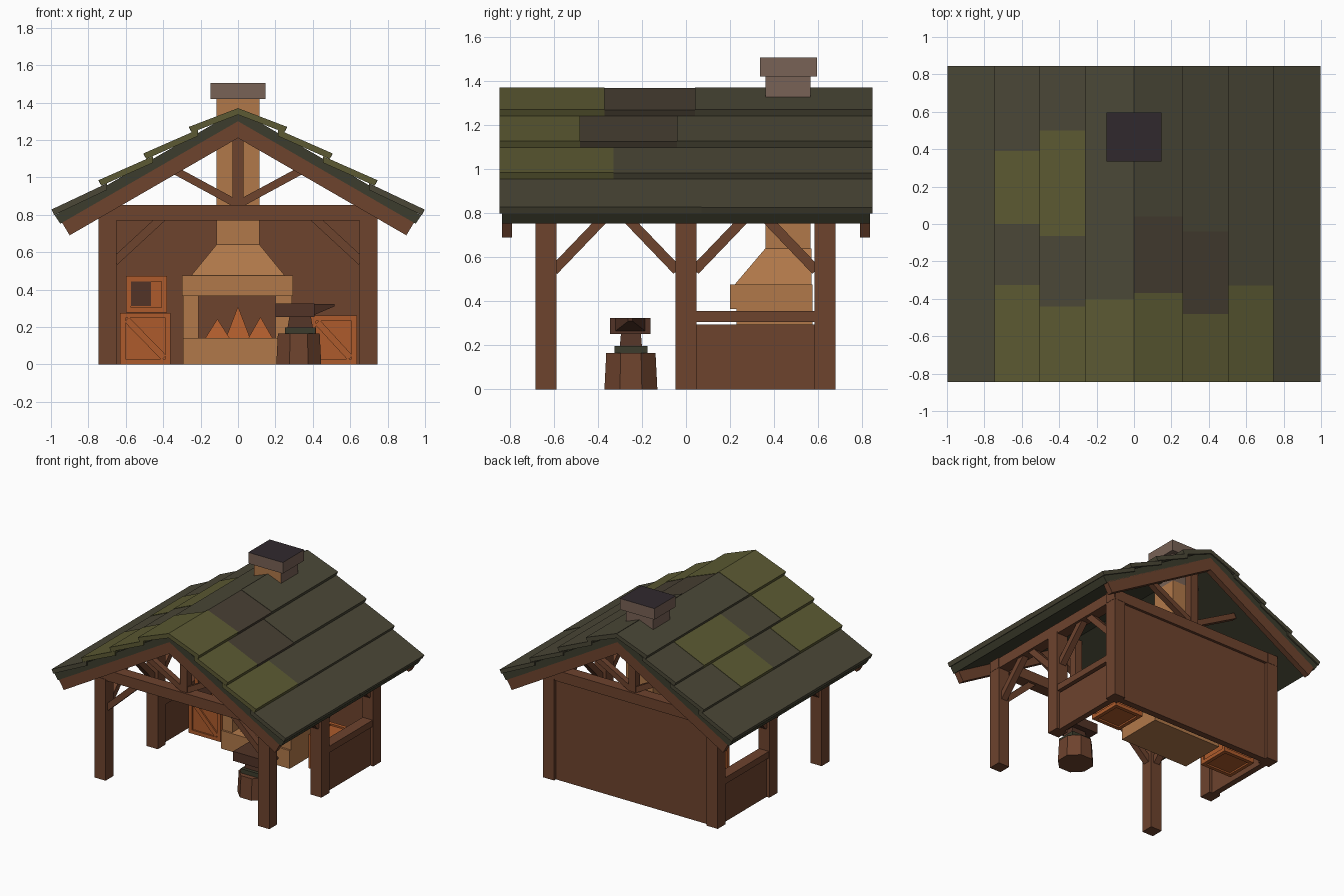
import bpy, bmesh, math
from mathutils import Vector

cube = bpy.data.objects.get("Cube")
if cube:
    bpy.data.objects.remove(cube, do_unlink=True)


def material(name, rgb):
    m = bpy.data.materials.new(name)
    m.use_nodes = True
    m.diffuse_color = (*rgb, 1)
    m.node_tree.nodes["Principled BSDF"].inputs["Base Color"].default_value = (*rgb, 1)
    return m


WOOD = material("timber_brown", (.155, .056, .027))
DARK = material("dark_brown", (.085, .034, .020))
TAN = material("tan_stone", (.44, .19, .068))
ORANGE = material("orange_wood", (.42, .105, .025))
SLATE = material("slate_green", (.070, .064, .038))
MOSS = material("moss_green", (.107, .102, .033))
RUST = material("weathered_slate", (.064, .050, .033))
UNDER = material("underside_green", (.046, .046, .026))
GREY = material("grey_brown_stone", (.19, .122, .092))
SOOT = material("soot", (.030, .022, .027))


def finish(name, bm, *mats):
    bmesh.ops.recalc_face_normals(bm, faces=bm.faces)
    mesh = bpy.data.meshes.new(name)
    bm.to_mesh(mesh)
    bm.free()
    for m in mats:
        mesh.materials.append(m)
    ob = bpy.data.objects.new(name, mesh)
    bpy.context.collection.objects.link(ob)
    return ob


def loft(name, rings, mat):
    """Join equal-length rings of points into a closed solid."""
    bm = bmesh.new()
    loops = [[bm.verts.new(p) for p in ring] for ring in rings]
    n = len(loops[0])
    for a, b in zip(loops, loops[1:]):
        for i in range(n):
            j = (i + 1) % n
            bm.faces.new((a[i], a[j], b[j], b[i]))
    bm.faces.new(loops[0])
    bm.faces.new(loops[-1])
    return finish(name, bm, mat)


def rect(x, y, z):
    return [(x[0], y[0], z), (x[1], y[0], z), (x[1], y[1], z), (x[0], y[1], z)]


def box(name, x, y, z, mat=WOOD):
    return loft(name, [rect(x, y, z[0]), rect(x, y, z[1])], mat)


def prism_y(name, pts, y, mat=WOOD):
    """Extrude an x-z profile along y."""
    return loft(name, [[(px, yy, pz) for px, pz in pts] for yy in y], mat)


def beam(name, a, b, width, depth_axis, depth, mat=WOOD):
    """Straight board from a to b, with its depth along depth_axis."""
    a, b, d = Vector(a), Vector(b), Vector(depth_axis)
    w = (b - a).normalized().cross(d) * width / 2
    d = d * depth / 2
    return loft(name, [[p + w + d, p + w - d, p - w - d, p - w + d] for p in (a, b)], mat)


def span(s, a, b):
    return tuple(sorted((s * a, s * b)))


X, Y = (1, 0, 0), (0, 1, 0)

# Posts, wall plates, low side walls and side braces
for s, side in ((1, "left"), (-1, "right")):
    for y, place in ((-.635, "front"), (0, "middle"), (.63, "back")):
        box(f"{place}_post_{side}", span(s, .65, .745), (y - .048, y + .048), (0, .78))
    box(f"wall_plate_{side}", span(s, .655, .74), (-.68, .68), (.77, .85))
    box(f"low_wall_{side}", span(s, .675, .72), (.045, .585), (0, .295))
    box(f"low_wall_rail_{side}", span(s, .655, .74), (.045, .585), (.305, .355))
    for y, d in ((-.60, 1), (-.04, -1), (.04, 1), (.59, -1)):
        beam(f"side_brace_{side}", (s * .697, y, .54), (s * .697, y + d * .24, .79), .045, X, .05)
    beam(f"front_brace_{side}", (s * .66, -.635, .55), (s * .40, -.635, .79), .045, Y, .05)

# Back wall
box("back_wall", (-.66, .66), (.605, .655), (0, .78))

# Gable trusses: tie beam, king post and struts
for y, place in ((-.635, "front"), (.63, "back")):
    box(f"{place}_tie_beam", (-.747, .747), (y - .045, y + .045), (.77, .852))
    box(f"{place}_king_post", (-.03, .03), (y - .03, y + .03), (.85, 1.28))
    for s in (1, -1):
        beam(f"{place}_strut", (s * .02, y, .865), (s * .38, y, 1.06), .042, Y, .045)

# Roof deck and barge boards
for s, side in ((1, "left"), (-1, "right")):
    prism_y(f"roof_deck_{side}",
            [(0, 1.36), (s * .98, .797), (s * .95, .752), (0, 1.30)], (-.835, .835), UNDER)
    for y in ((-.835, -.79), (.79, .835)):
        prism_y(f"barge_board_{side}",
                [(0, 1.305), (s * .945, .765), (s * .90, .69), (0, 1.21)], y)

# Overlapping roof boards, each row running along the ridge in coloured lengths
ROWS = [((0, 1.37), (.262, 1.27)), ((.215, 1.255), (.505, 1.128)),
        ((.455, 1.113), (.745, .985)), ((.70, .968), (.997, .828))]
LEFT = [[(-.37, MOSS), (.04, RUST), (.845, SLATE)],
        [(-.48, MOSS), (-.04, RUST), (.845, SLATE)],
        [(-.33, MOSS), (.845, SLATE)],
        [(.07, SLATE), (.845, SLATE)]]
RIGHT = [[(-.40, MOSS), (.845, SLATE)],
         [(-.44, MOSS), (-.065, SLATE), (.50, MOSS), (.845, SLATE)],
         [(-.325, MOSS), (0, SLATE), (.39, MOSS), (.845, SLATE)],
         [(.845, SLATE)]]
for s, side, plan in ((1, "left", LEFT), (-1, "right", RIGHT)):
    for (top, tail), lengths in zip(ROWS, plan):
        start = -.845
        for i, (end, mat) in enumerate(lengths):
            lift = -.003 * (i % 2)
            profile = [(s * top[0], top[1] + lift), (s * tail[0], tail[1] + lift),
                       (s * (tail[0] - .014), tail[1] - .03), (s * top[0], top[1] - .035)]
            prism_y(f"roof_board_{side}", profile, (start, end), mat)
            start = end

# Fireplace: hearth, jambs, lintel, hood and flue
box("hearth", (-.295, .29), (.215, .575), (0, .14), TAN)
for x in ((-.295, -.21), (.20, .29)):
    box("fireplace_jamb", x, (.23, .575), (.14, .37), TAN)
box("fireplace_lintel", (-.30, .295), (.20, .575), (.365, .475), TAN)
loft("chimney_hood", [rect((-.25, .25), (.22, .57), .475),
                      rect((-.115, .115), (.36, .57), .64)], TAN)
box("chimney_flue", (-.115, .115), (.36, .565), (.64, 1.2), TAN)

# Chimney top: weathered grey except on its front
top = box("chimney_top", (-.115, .115), (.36, .565), (1.2, 1.42), GREY)
cap = box("chimney_cap", (-.147, .147), (.335, .595), (1.42, 1.505), GREY)
top.data.materials.append(TAN)
cap.data.materials.append(SOOT)
for f in top.data.polygons:
    f.material_index = int(f.normal.y < -.5)
for f in cap.data.polygons:
    f.material_index = int(f.normal.z > .5)

# Flames
for x, h, y in ((-.11, .24, .33), (0, .305, .36), (.12, .25, .33)):
    loft("flame", [rect((x - .065, x + .065), (y - .05, y + .05), .14),
                   rect((x - .002, x + .002), (y - .002, y + .002), h)], ORANGE)


def crate(name, x, y, z, t=.028):
    """Inset core with bars on all twelve edges and diagonal boards."""
    g = .012
    box(f"{name}_core", (x[0] + g, x[1] - g), (y[0] + g, y[1] - g), (z[0] + g, z[1] - g), ORANGE)
    for zz in ((z[0], z[0] + t), (z[1] - t, z[1])):
        for yy in ((y[0], y[0] + t), (y[1] - t, y[1])):
            box(f"{name}_rail", x, yy, zz, ORANGE)
        for xx in ((x[0], x[0] + t), (x[1] - t, x[1])):
            box(f"{name}_side_rail", xx, (y[0] + t, y[1] - t), zz, ORANGE)
    for xx in ((x[0], x[0] + t), (x[1] - t, x[1])):
        for yy in ((y[0], y[0] + t), (y[1] - t, y[1])):
            box(f"{name}_upright", xx, yy, (z[0] + t, z[1] - t), ORANGE)


def diagonal(name, x, y, z):
    beam(f"{name}_diagonal", (x[0] + .035, y + .008, z[1] - .035),
         (x[1] - .035, y + .008, z[0] + .035), .035, Y, .012, ORANGE)


# Crates beside the fireplace
for name, x, z in (("right_crate", (-.63, -.36), (0, .275)), ("left_crate", (.39, .635), (0, .26))):
    crate(name, x, (.30, .56), z)
    diagonal(name, x, .30, z)
crate("upper_crate", (-.60, -.38), (.33, .54), (.277, .472))
box("upper_crate_opening", (-.575, -.465), (.335, .343), (.312, .45), DARK)

# Anvil on a stump
def ring(r, z, n=8):
    return [(.325 + r * math.cos((i + .5) * math.tau / n),
             -.25 + r * math.sin((i + .5) * math.tau / n), z) for i in range(n)]


loft("stump", [ring(.13, 0), ring(.121, .165)], WOOD)
box("anvil_foot", (.25, .415), (-.325, -.175), (.165, .198), UNDER)
loft("anvil_waist", [rect((.265, .40), (-.30, -.20), .198),
                     rect((.275, .39), (-.295, -.205), .255)], DARK)
box("anvil_block", (.20, .41), (-.345, -.16), (.252, .325), DARK)
loft("anvil_horn", [[(.41, -.32, .265), (.41, -.185, .265), (.41, -.185, .324), (.41, -.32, .324)],
                    [(.515, -.262, .31), (.515, -.243, .31), (.515, -.243, .324), (.515, -.262, .324)]], DARK)
